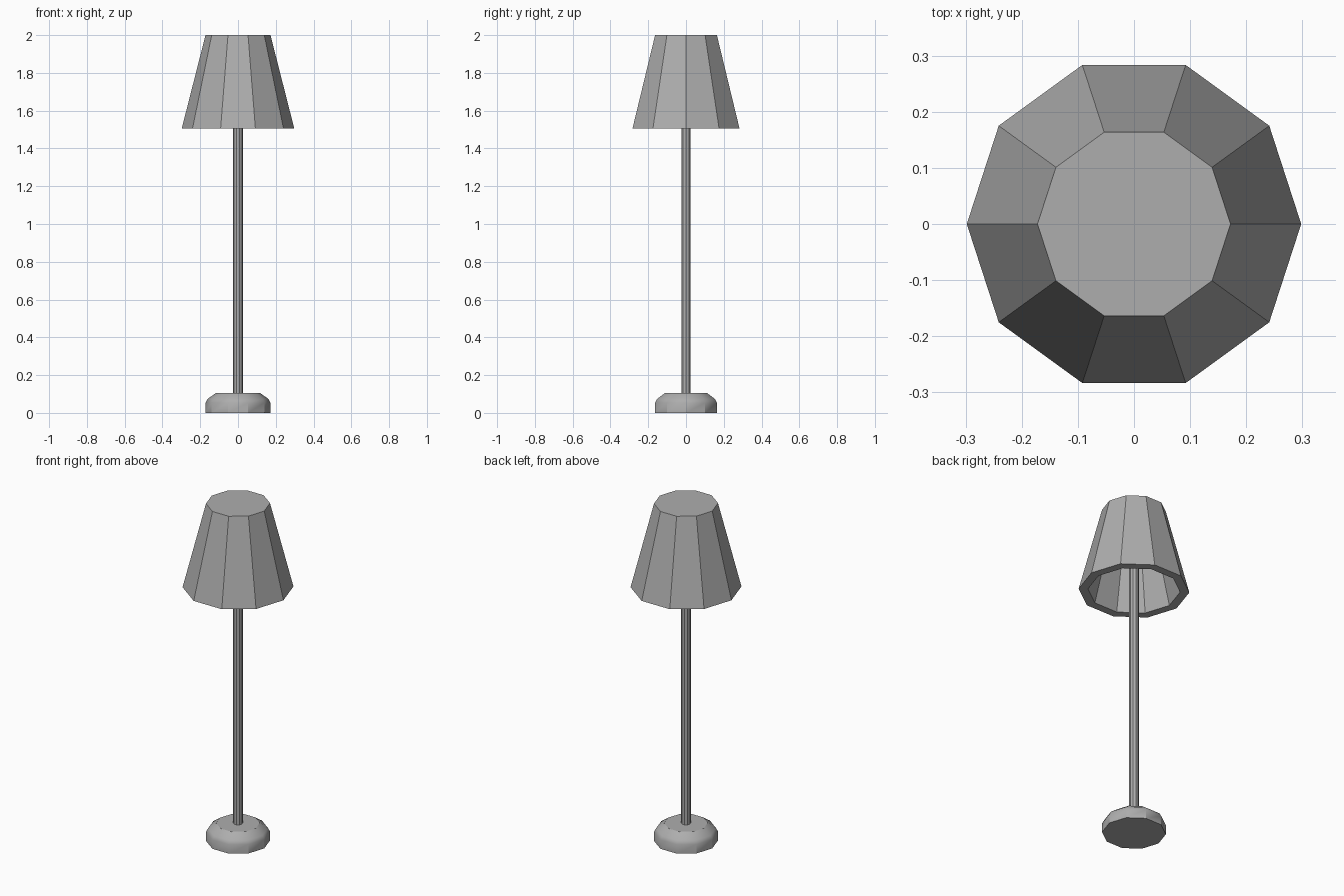
import bpy, bmesh, math

cube = bpy.data.objects.get("Cube")
if cube:
    bpy.data.objects.remove(cube, do_unlink=True)

SIDES = 10
COLOUR = (0.42, 0.42, 0.42, 1)

grey = bpy.data.materials.new("plain_grey")
grey.use_nodes = True
grey.diffuse_color = COLOUR
grey.node_tree.nodes["Principled BSDF"].inputs["Base Color"].default_value = COLOUR


def lathe(name, profile):
    """Ten-sided turned solid from (radius, height) rings, capped at both ends."""
    bm = bmesh.new()
    rings = []
    for r, z in profile:
        ring = []
        for i in range(SIDES):
            a = math.tau * i / SIDES
            ring.append(bm.verts.new((r * math.cos(a), r * math.sin(a), z)))
        rings.append(ring)
    for low, high in zip(rings, rings[1:]):
        for i in range(SIDES):
            j = (i + 1) % SIDES
            bm.faces.new((low[i], low[j], high[j], high[i]))
    bm.faces.new(rings[0])
    bm.faces.new(rings[-1])
    bmesh.ops.recalc_face_normals(bm, faces=bm.faces)
    mesh = bpy.data.meshes.new(name)
    bm.to_mesh(mesh)
    bm.free()
    mesh.materials.append(grey)
    obj = bpy.data.objects.new(name, mesh)
    bpy.context.collection.objects.link(obj)
    return obj


# Rounded foot, softly shaded across its shoulder
base = lathe("base", [(0.172, 0), (0.172, 0.054), (0.161, 0.074), (0.117, 0.105)])
bpy.ops.object.select_all(action='DESELECT')
base.select_set(True)
bpy.context.view_layer.objects.active = base
bpy.ops.object.shade_smooth_by_angle(angle=math.radians(34))

# Slim pole running up into the shade
lathe("pole", [(0.026, 0.1), (0.026, 1.96)])

# Thick-walled shade: inner ceiling, inner wall, rim, outer wall, closed top
lathe("lampshade", [(0.135, 1.95), (0.248, 1.505), (0.298, 1.505), (0.172, 2.0)])
